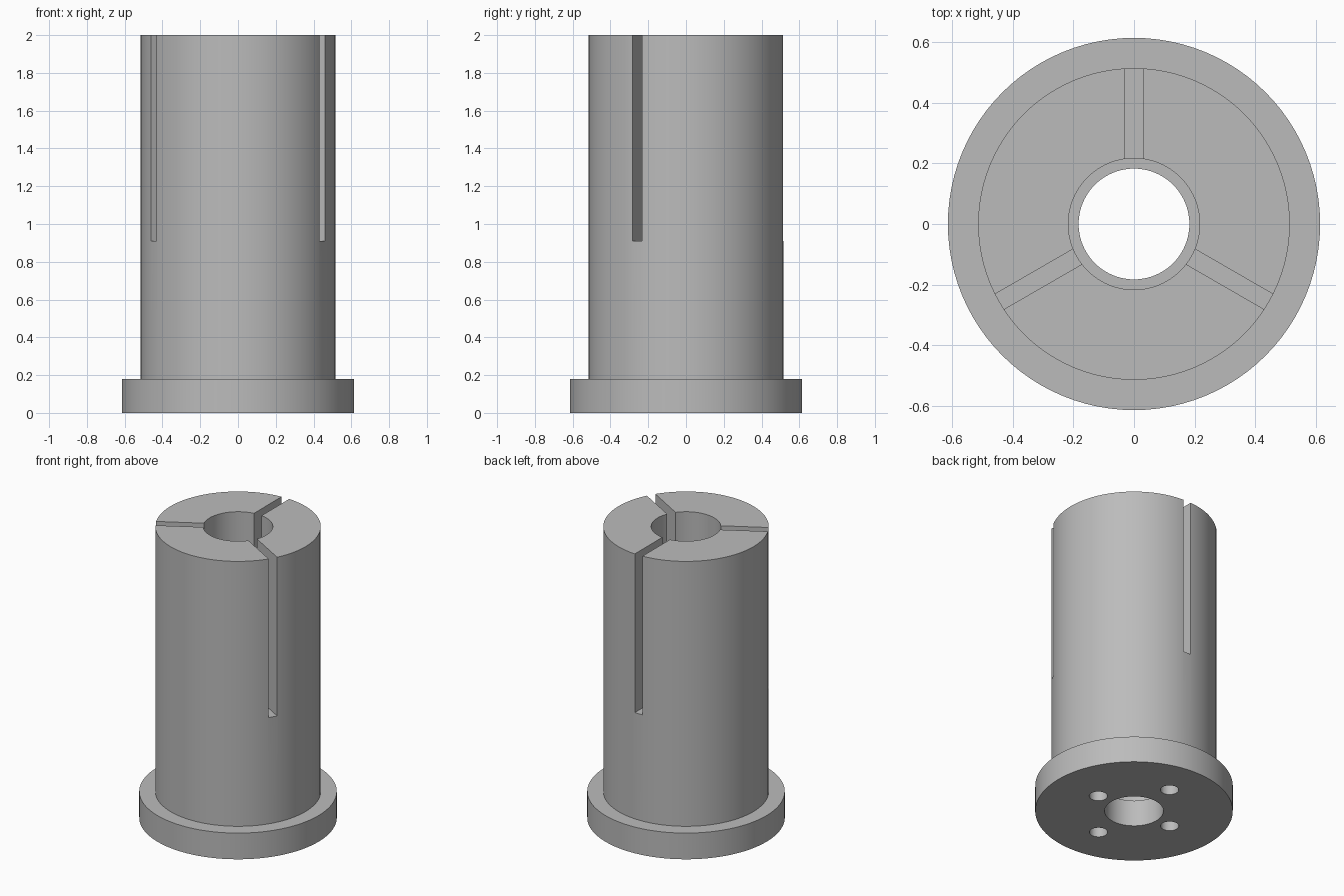
import bpy, bmesh, math
from mathutils import Matrix, Vector

cube = bpy.data.objects.get("Cube")
if cube:
    bpy.data.objects.remove(cube, do_unlink=True)

SEGMENTS = 96
HEIGHT = 2.0
FLANGE_TOP = 0.18
SLOT_FLOOR = 0.91

grey = bpy.data.materials.new("plain grey")
grey.use_nodes = True
colour = (0.5, 0.5, 0.5, 1)
grey.diffuse_color = colour
grey.node_tree.nodes["Principled BSDF"].inputs["Base Color"].default_value = colour


def make_object(name, bm):
    bmesh.ops.recalc_face_normals(bm, faces=bm.faces)
    mesh = bpy.data.meshes.new(name)
    bm.to_mesh(mesh)
    bm.free()
    mesh.materials.append(grey)
    obj = bpy.data.objects.new(name, mesh)
    bpy.context.collection.objects.link(obj)
    return obj


def lathe(name, profile):
    """Turn a closed (radius, height) outline around the z axis."""
    bm = bmesh.new()
    verts = [bm.verts.new((r, 0, z)) for r, z in profile]
    edges = [bm.edges.new((a, b)) for a, b in zip(verts, verts[1:] + verts[:1])]
    bmesh.ops.spin(bm, geom=verts + edges, cent=(0, 0, 0), axis=(0, 0, 1),
                   angle=math.tau, steps=SEGMENTS, use_merge=True)
    bmesh.ops.remove_doubles(bm, verts=bm.verts, dist=1e-5)
    return make_object(name, bm)


def cut(target, cutter):
    mod = target.modifiers.new("cut", "BOOLEAN")
    mod.operation = "DIFFERENCE"
    mod.solver = "EXACT"
    mod.object = cutter
    bpy.context.view_layer.objects.active = target
    bpy.ops.object.modifier_apply(modifier=mod.name)
    bpy.data.objects.remove(cutter, do_unlink=True)


# Flanged sleeve with a bore that widens above the flange
sleeve = lathe("flanged_sleeve", [
    (0.183, 0), (0.615, 0), (0.615, FLANGE_TOP), (0.515, FLANGE_TOP),
    (0.515, HEIGHT), (0.217, HEIGHT), (0.217, FLANGE_TOP), (0.183, FLANGE_TOP)])

# Three radial slots down from the top
bm = bmesh.new()
for degrees in (90, 210, 330):
    box = (Matrix.Rotation(math.radians(degrees), 4, "Z")
           @ Matrix.Translation((0.4, 0, SLOT_FLOOR + 0.6))
           @ Matrix.Diagonal((0.5, 0.058, 1.2, 1)))
    bmesh.ops.create_cube(bm, size=1, matrix=box)
cut(sleeve, make_object("slot_cutter", bm))

# Four blind mounting holes in the underside
bm = bmesh.new()
for x, y in ((0.29, 0), (-0.29, 0), (0, 0.344), (0, -0.344)):
    bmesh.ops.create_cone(bm, cap_ends=True, segments=32, radius1=0.057,
                          radius2=0.057, depth=2 * FLANGE_TOP,
                          matrix=Matrix.Translation(Vector((x, y, 0))))
cut(sleeve, make_object("hole_cutter", bm))

# Smooth walls with crisp rims
bpy.ops.object.select_all(action="DESELECT")
sleeve.select_set(True)
bpy.context.view_layer.objects.active = sleeve
bpy.ops.object.shade_smooth_by_angle(angle=math.radians(30))
